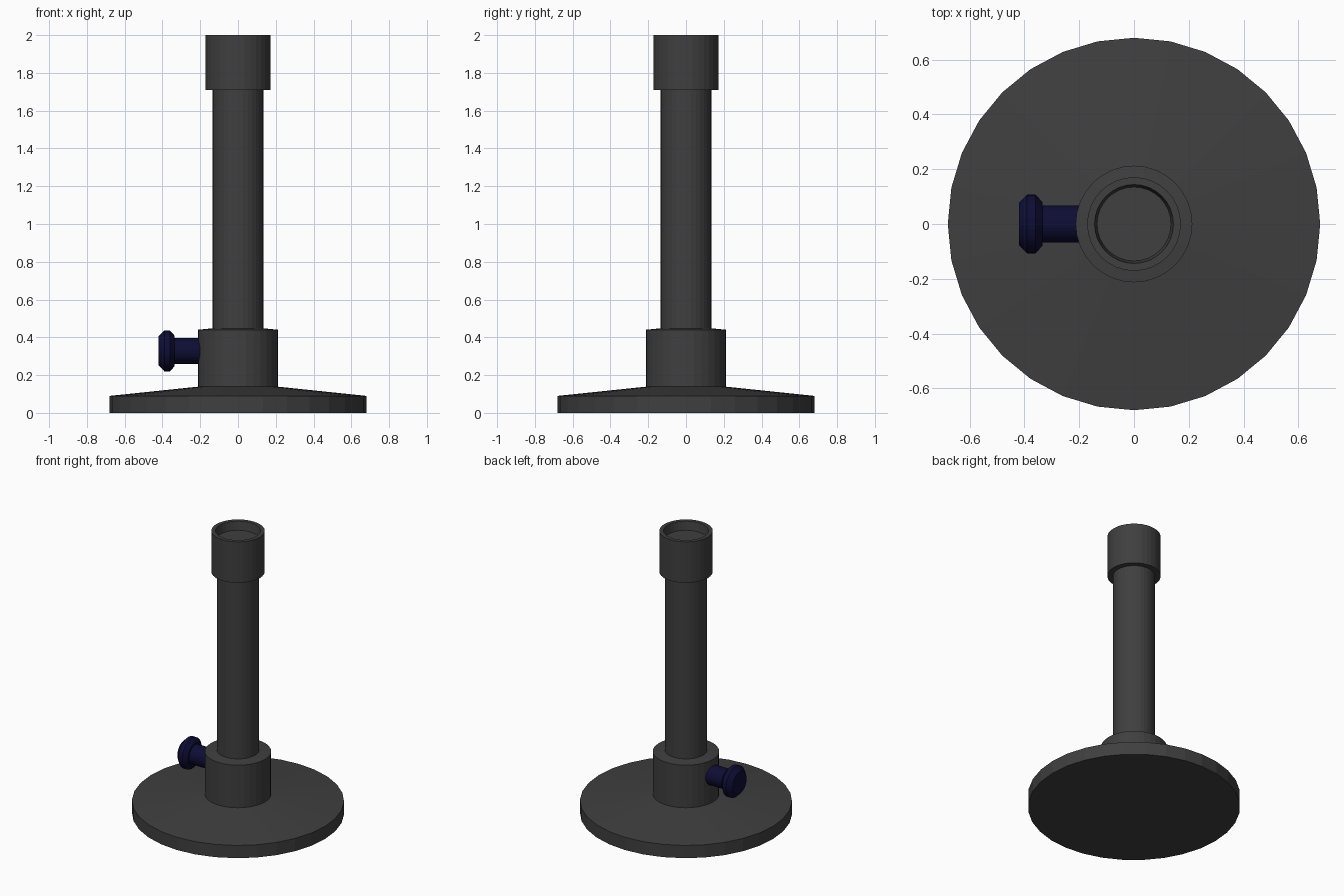
import bpy, bmesh, math
from mathutils import Matrix

if "Cube" in bpy.data.objects:
    bpy.data.objects.remove(bpy.data.objects["Cube"])


def material(name, colour):
    mat = bpy.data.materials.new(name)
    mat.use_nodes = True
    mat.diffuse_color = colour
    mat.node_tree.nodes["Principled BSDF"].inputs["Base Color"].default_value = colour
    return mat


def lathe(name, profile, mat, matrix=Matrix(), sides=32):
    """Revolve (radius, height) points around z, closing both ends."""
    bm = bmesh.new()
    rings = [[bm.verts.new((r * math.cos(math.tau * i / sides),
                            r * math.sin(math.tau * i / sides), z))
              for i in range(sides)] for r, z in profile]
    for low, high in zip(rings, rings[1:]):
        for i in range(sides):
            j = (i + 1) % sides
            bm.faces.new((low[i], low[j], high[j], high[i]))
    bm.faces.new(rings[0][::-1])
    bm.faces.new(rings[-1])
    bmesh.ops.transform(bm, matrix=matrix, verts=bm.verts)
    mesh = bpy.data.meshes.new(name)
    bm.to_mesh(mesh)
    bm.free()
    mesh.materials.append(mat)
    obj = bpy.data.objects.new(name, mesh)
    bpy.context.collection.objects.link(obj)
    return obj


grey = material("dark grey", (0.05, 0.05, 0.05, 1))
navy = material("navy blue", (0.004, 0.004, 0.035, 1))

# Round foot with a gently sloping top
lathe("base", [(0.68, 0), (0.68, 0.09), (0.2, 0.14)], grey)

# Collar around the foot of the tube
lathe("collar", [(0.213, 0.1), (0.213, 0.44), (0.135, 0.448)], grey)

# Upright tube
lathe("tube", [(0.135, 0.4), (0.135, 1.75)], grey)

# Cup with a shallow recess at the top
lathe("cup", [(0.135, 1.71), (0.171, 1.71), (0.171, 2), (0.144, 2), (0.135, 1.94)], grey)

# Clamp knob pointing to the model's right
sideways = Matrix.Translation((0, 0, 0.328)) @ Matrix.Rotation(-math.pi / 2, 4, "Y")
lathe("knob_shaft", [(0.068, 0.18), (0.068, 0.35)], navy, sideways)
lathe("knob_head", [(0.08, 0.335), (0.108, 0.36), (0.108, 0.39), (0.078, 0.42)], navy, sideways)
